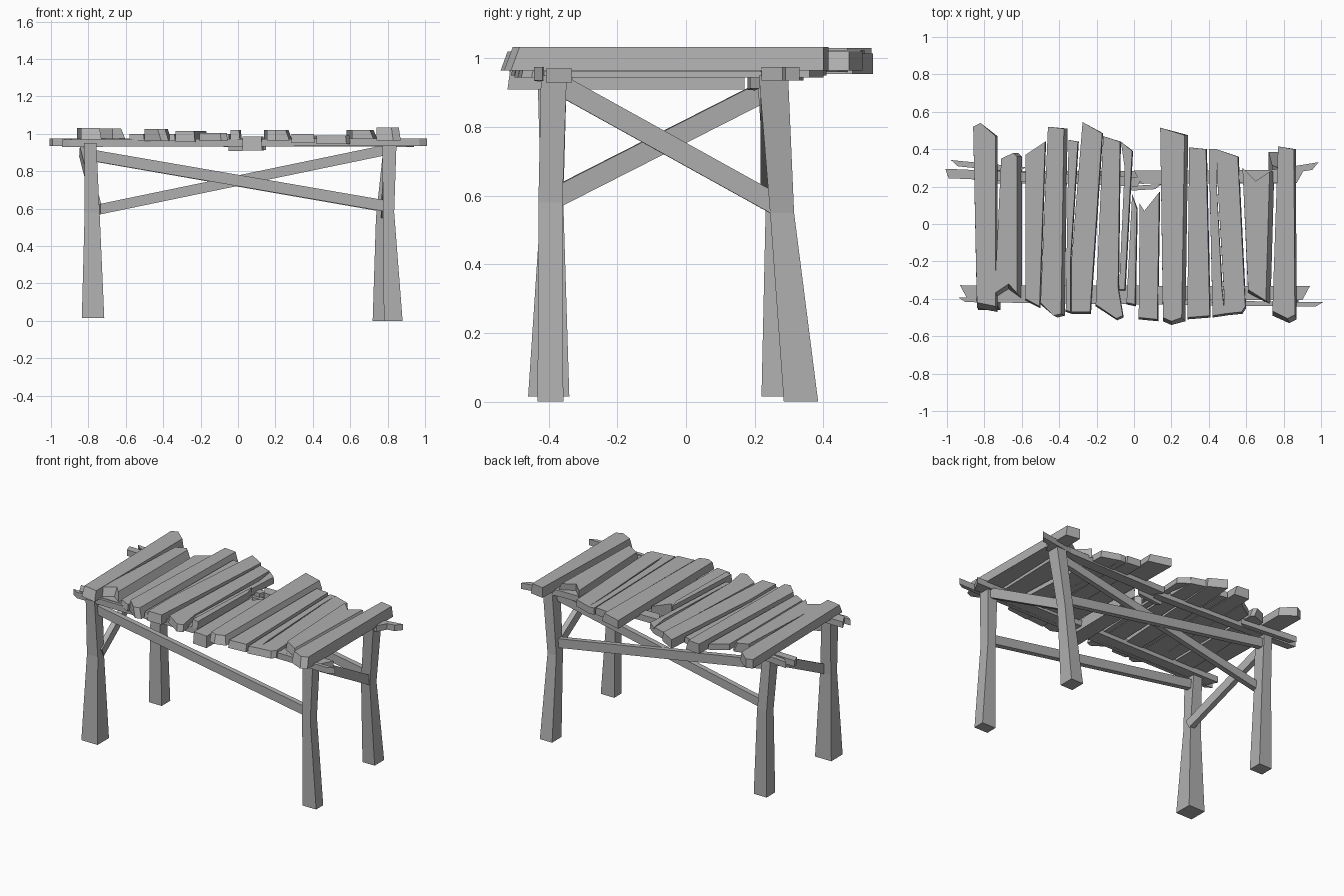
import bpy
import bmesh
from mathutils import Vector

cube = bpy.data.objects.get("Cube")
if cube:
    bpy.data.objects.remove(cube, do_unlink=True)

wood = bpy.data.materials.new("weathered grey wood")
wood.use_nodes = True
GREY = (0.43, 0.43, 0.43, 1)
wood.diffuse_color = GREY
wood.node_tree.nodes["Principled BSDF"].inputs["Base Color"].default_value = GREY


def loft(name, rings):
    """Skin a closed solid through rings that share a point count."""
    bm = bmesh.new()
    loops = [[bm.verts.new(point) for point in ring] for ring in rings]
    for low, high in zip(loops, loops[1:]):
        for i in range(len(low)):
            j = (i + 1) % len(low)
            bm.faces.new((low[i], low[j], high[j], high[i]))
    bm.faces.new(loops[0])
    bm.faces.new(loops[-1])
    bmesh.ops.recalc_face_normals(bm, faces=bm.faces)
    mesh = bpy.data.meshes.new(name)
    bm.to_mesh(mesh)
    bm.free()
    mesh.materials.append(wood)
    obj = bpy.data.objects.new(name, mesh)
    bpy.context.collection.objects.link(obj)
    return obj


def plank(name, outline, bottom, top, right_bevel=0.005, front_bevel=0.01):
    """Extrude a plan outline upwards, slanting its right side and front end."""
    middle_x = sum(x for x, y in outline) / len(outline)

    def slanted(x, y):
        return (x - right_bevel if x > middle_x else x,
                y + front_bevel if y < -0.2 else y, top)

    return loft(name, [[(x, y, bottom) for x, y in outline],
                       [slanted(x, y) for x, y in outline]])


def leg(name, *sections):
    """Stack rectangular sections: centre x, centre y, height, width, depth."""
    rings = []
    for x, y, z, width, depth in sections:
        rings.append([(x + sx * width / 2, y + sy * depth / 2, z)
                      for sx, sy in ((-1, -1), (1, -1), (1, 1), (-1, 1))])
    return loft(name, rings)


def beam(name, start, end, height=0.06, thickness=0.035, skew=0.0):
    """Straight bar between two points, with optionally skewed ends."""
    start, end = Vector(start), Vector(end)
    along = (end - start).normalized()
    side = along.cross(Vector((0, 0, 1))).normalized() * thickness / 2
    up = side.cross(along).normalized() * height / 2
    rings = []
    for point, shift in ((start, skew), (end, -skew)):
        rings.append([point + side * a + up * b + along * shift * a
                      for a, b in ((-1, -1), (1, -1), (1, 1), (-1, 1))])
    return loft(name, rings)


# Legs: tapered, slightly crooked posts
leg("front_right_leg", (-.775, -.4, .015, .12, .12), (-.78, -.39, .58, .08, .065),
    (-.79, -.39, .95, .065, .085))
leg("front_left_leg", (.83, -.395, 0, .1, .075), (.805, -.395, .58, .06, .07),
    (.81, -.385, .95, .075, .075))
leg("back_right_leg", (-.765, .265, .015, .095, .09), (-.775, .27, .58, .07, .075),
    (-.8, .25, .95, .06, .085))
leg("back_left_leg", (.765, .335, 0, .09, .1), (.77, .28, .55, .065, .07),
    (.815, .255, .95, .07, .085))

# Rails carrying the deck
beam("front_rail", (-.91, -.365, .955), (.92, -.37, .95), .04, .075, .02)
beam("front_thin_rail", (-.92, -.405, .95), (.99, -.43, .955), .04, .025, .02)
beam("back_rail_right_part", (-1, .27, .955), (.03, .225, .95), .04, .05, .01)
beam("back_rail_left_part", (.02, .25, .955), (.89, .255, .955), .04, .07, .02)
beam("back_thin_rail", (-.96, .325, .955), (-.6, .29, .955), .04, .03, .02)
beam("back_thin_rail_left", (.6, .25, .955), (.97, .31, .955), .04, .035, .02)
beam("rail_splinter", (-.03, .19, .925), (.13, .2, .93), .035, .025, .02)

# Diagonal braces
beam("front_brace", (-.78, -.385, .885), (.8, -.385, .612))
beam("back_brace_down", (-.79, .265, .885), (.78, .265, .612))
beam("back_brace_up", (-.77, .235, .59), (.8, .235, .915), .055)
beam("right_side_brace", (-.75, -.38, .595), (-.83, .23, .905))
beam("left_side_brace", (.81, -.38, .93), (.78, .27, .57))

# Deck planks, from the right end to the left end
plank("plank_end_right", [(-.84, -.45), (-.73, -.47), (-.73, .47), (-.82, .54), (-.86, .52)],
      .97, 1.03, .01, .03)
plank("plank_notched", [(-.745, -.4), (-.67, -.35), (-.6, -.4), (-.6, .36), (-.62, .38),
      (-.71, .35)], .965, 1.028, .025, .03)
plank("plank_flat_right", [(-.58, -.41), (-.5, -.45), (-.47, .44), (-.58, .37)], .96, 1.0)
plank("plank_raised_right", [(-.5, -.43), (-.41, -.5), (-.37, -.49), (-.355, .51), (-.46, .52)],
      .96, 1.025, .02)
plank("plank_sliver", [(-.365, -.47), (-.335, -.48), (-.335, -.2), (-.295, .44), (-.35, .45)],
      .96, 1.0)
plank("plank_long", [(-.335, -.48), (-.23, -.48), (-.165, .485), (-.275, .545), (-.335, -.2)],
      .955, 1.015)
plank("plank_split_wide", [(-.205, -.44), (-.09, -.515), (-.055, -.5), (-.08, -.35),
      (-.07, .44), (-.165, .47)], .96, 1.005)
plank("plank_split_narrow", [(-.08, -.36), (-.045, -.36), (-.005, .39), (-.07, .44),
      (-.05, .3)], .96, 1.0)
plank("plank_thin", [(-.04, -.43), (.01, -.44), (.02, .08), (-.01, .16)], .97, 1.02)
plank("plank_broken", [(.025, -.51), (.13, -.52), (.14, .17), (.055, .07), (.03, .11)],
      .91, .985)
plank("plank_raised_middle", [(.155, -.52), (.2, -.54), (.275, -.52), (.29, .475),
      (.14, .515)], .965, 1.02, .02, .02)
plank("plank_flat_middle", [(.285, -.51), (.41, -.5), (.39, .4), (.295, .41)], .95, .998)
plank("plank_cracked_narrow", [(.42, -.5), (.49, -.49), (.475, -.36), (.44, .25),
      (.44, .4), (.4, .4)], .945, .99)
plank("plank_cracked_wide", [(.48, -.49), (.58, -.48), (.6, -.45), (.56, .36),
      (.44, .4), (.445, .25), (.48, -.36)], .945, .99)
plank("plank_forked", [(.61, -.37), (.73, -.43), (.75, .28), (.65, .23), (.58, .3)],
      .96, 1.02, .025, .02)
plank("plank_end_left", [(.74, -.49), (.83, -.53), (.87, -.51), (.865, .4), (.77, .415)],
      .965, 1.033, .01, .025)
